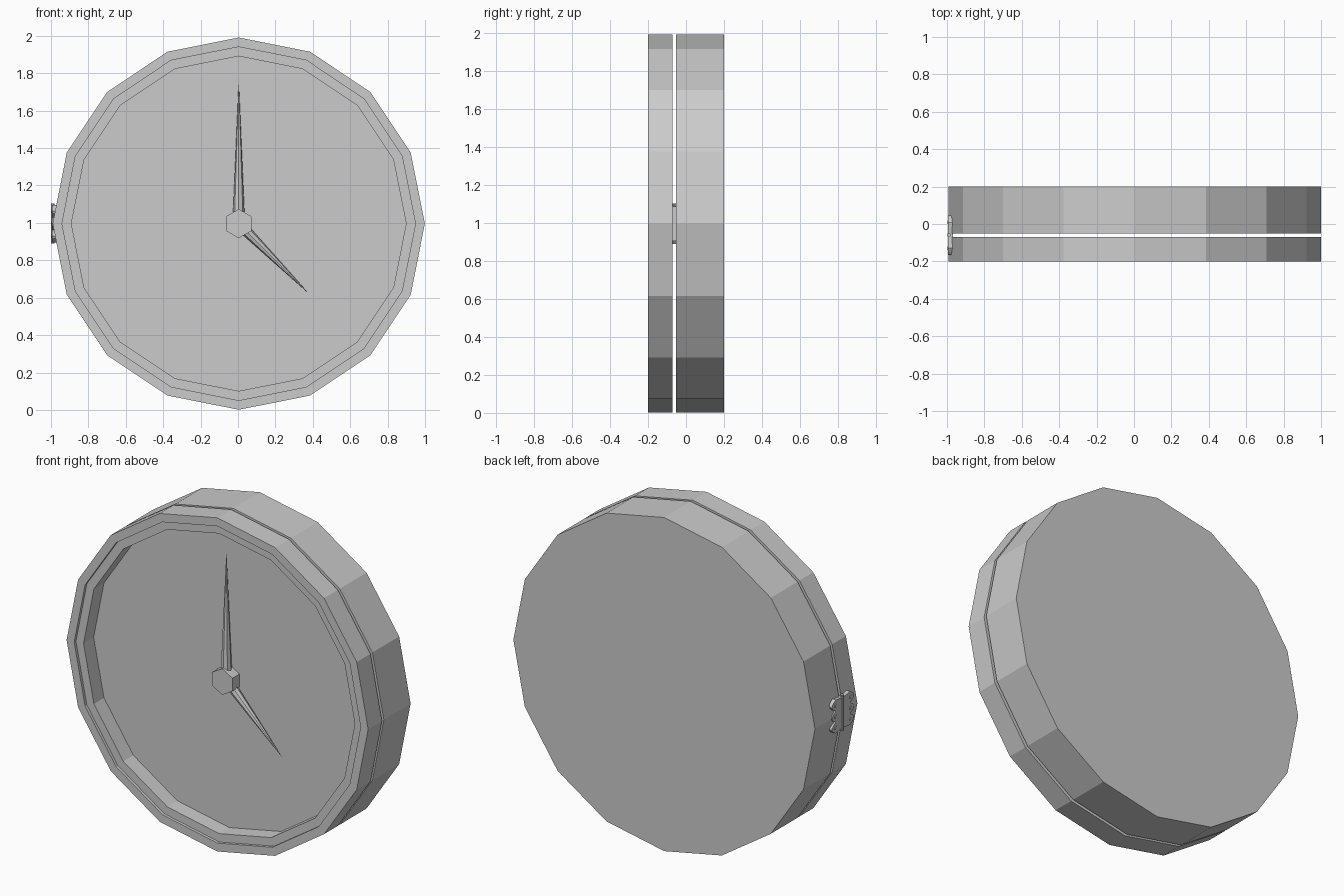
import bpy, bmesh, math
from mathutils import Vector, Matrix

if "Cube" in bpy.data.objects:
    bpy.data.objects.remove(bpy.data.objects["Cube"])

CX, CZ, R, SIDES = 0.004, 0.996, 0.995, 16


def finish(name, bm):
    bmesh.ops.recalc_face_normals(bm, faces=bm.faces)
    me = bpy.data.meshes.new(name)
    bm.to_mesh(me)
    bm.free()
    ob = bpy.data.objects.new(name, me)
    bpy.context.collection.objects.link(ob)
    return ob


def lathe(name, profile):
    """Turn (radius, y) points around the clock's y axis and cap both ends."""
    bm = bmesh.new()
    rings = []
    for i in range(SIDES):
        a = 2 * math.pi * i / SIDES
        rings.append([bm.verts.new((CX + r * math.cos(a), y, CZ + r * math.sin(a)))
                      for r, y in profile])
    for i in range(SIDES):
        p, q = rings[i], rings[(i + 1) % SIDES]
        for j in range(len(profile) - 1):
            bm.faces.new((p[j], p[j + 1], q[j + 1], q[j]))
    bm.faces.new([r[0] for r in rings])
    bm.faces.new([r[-1] for r in rings])
    return finish(name, bm)


def cone(name, start, end, r1, r2, sides):
    start, end = Vector(start), Vector(end)
    d = end - start
    bm = bmesh.new()
    mat = (Matrix.Translation((start + end) / 2)
           @ d.to_track_quat('Z', 'Y').to_matrix().to_4x4())
    bmesh.ops.create_cone(bm, cap_ends=True, segments=sides, radius1=r1,
                          radius2=r2, depth=d.length, matrix=mat)
    return finish(name, bm)


# Back case, and the front case: stepped bezel, inner wall and dial floor
lathe("back_case", [(R, -0.052), (R, 0.2)])
lathe("front_case", [(R, -0.07), (R, -0.2), (0.945, -0.2), (0.945, -0.183),
                     (0.895, -0.183), (0.895, -0.088)])

# Hub and tapered hands
cone("hub", (CX, -0.088, CZ), (CX, -0.155, CZ), 0.078, 0.078, 6)
cone("minute_hand", (CX, -0.115, CZ), (CX, -0.115, 1.74), 0.033, 0.001, 8)
cone("hour_hand", (CX, -0.115, CZ), (0.368, -0.115, 0.633), 0.031, 0.001, 8)

# Hinge on the left: two scalloped leaves, pin barrel and screws
HY = -0.06
for label, s in (("front", -1), ("back", 1)):
    outline = [(HY, CZ - 0.09)]
    for i in range(19):
        t = i / 18
        outline.append((HY + s * (0.068 + 0.037 * abs(math.sin(3 * math.pi * t))),
                        CZ - 0.1 + 0.2 * t))
    outline.append((HY, CZ + 0.09))
    bm = bmesh.new()
    face = bm.faces.new([bm.verts.new((-0.994, y, z)) for y, z in outline])
    ext = bmesh.ops.extrude_face_region(bm, geom=[face])
    bmesh.ops.translate(bm, vec=(0.026, 0, 0),
                        verts=[g for g in ext["geom"] if isinstance(g, bmesh.types.BMVert)])
    finish(f"hinge_leaf_{label}", bm)
    for k in (-1, 0, 1):
        p = (HY + s * 0.07, CZ + 0.066 * k)
        cone(f"hinge_screw_{label}_{k + 2}", (-0.99, *p), (-0.998, *p), 0.012, 0.009, 8)

cone("hinge_barrel", (-0.99, HY, CZ - 0.107), (-0.99, HY, CZ + 0.107), 0.01, 0.01, 10)
